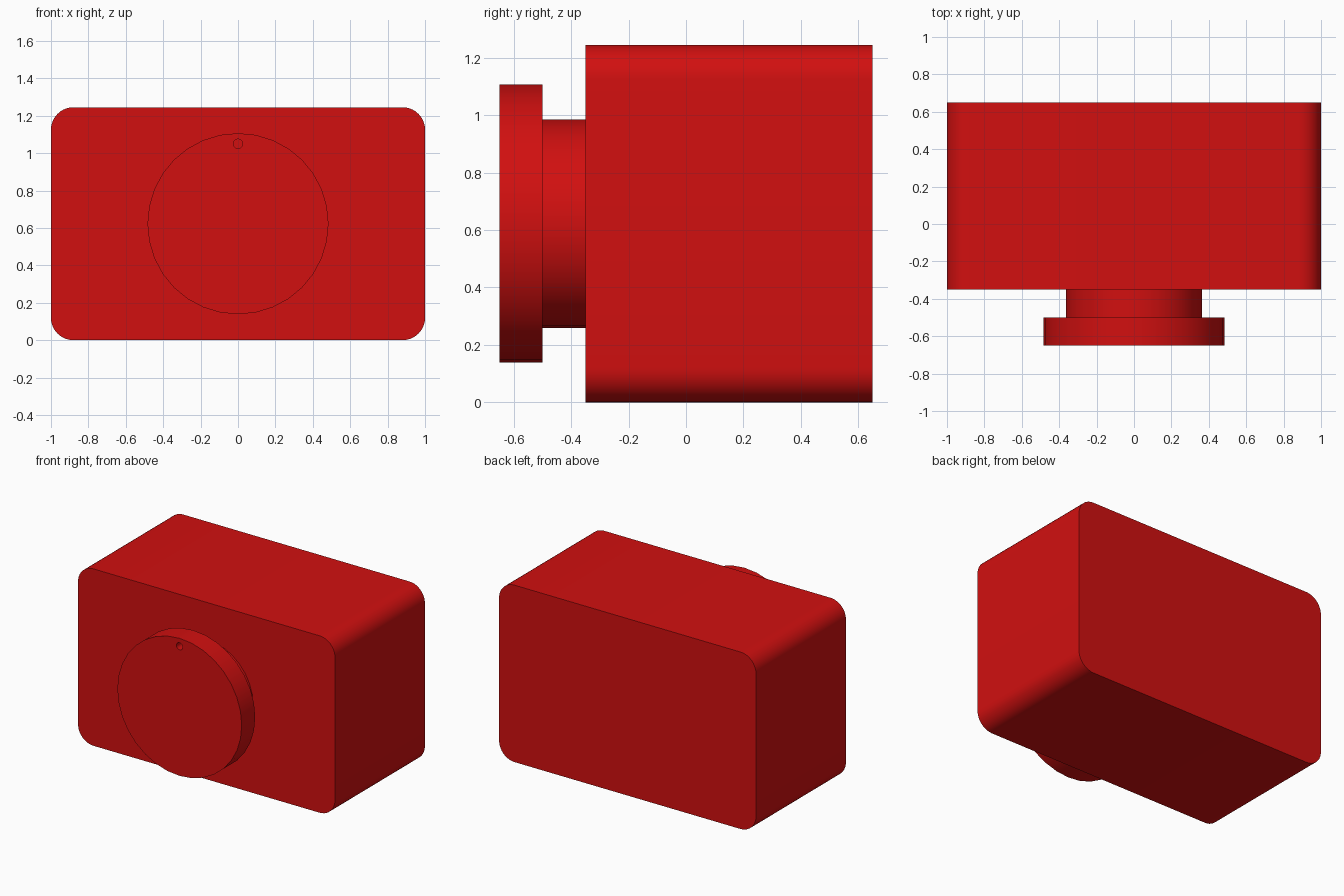
import bpy, bmesh
from math import radians

cube = bpy.data.objects.get("Cube")
if cube:
    bpy.data.objects.remove(cube, do_unlink=True)

RED = (0.64, 0.005, 0.005, 1)
red = bpy.data.materials.new("red")
red.use_nodes = True
red.diffuse_color = RED
red.node_tree.nodes["Principled BSDF"].inputs["Base Color"].default_value = RED

WIDTH, HEIGHT = 2.0, 1.245
FRONT, BACK = -0.35, 0.65
MID = HEIGHT / 2


def activate(obj):
    bpy.ops.object.select_all(action='DESELECT')
    obj.select_set(True)
    bpy.context.view_layer.objects.active = obj


def smooth(obj):
    activate(obj)
    bpy.ops.object.shade_smooth_by_angle(angle=radians(30))


def disc(name, radius, y0, y1, z, sides=32):
    """Cylinder lying along y, from y0 to y1."""
    bpy.ops.mesh.primitive_cylinder_add(
        vertices=sides, radius=radius, depth=y1 - y0,
        location=(0, (y0 + y1) / 2, z), rotation=(radians(90), 0, 0))
    obj = bpy.context.object
    obj.name = name
    obj.data.materials.append(red)
    return obj


# Body: block with its four front-to-back edges rounded
bpy.ops.mesh.primitive_cube_add(size=1, location=(0, (FRONT + BACK) / 2, MID))
body = bpy.context.object
body.name = "body"
body.scale = (WIDTH, BACK - FRONT, HEIGHT)
bpy.ops.object.transform_apply(location=False, rotation=False, scale=True)
bm = bmesh.new()
bm.from_mesh(body.data)
long_edges = [e for e in bm.edges
              if abs(e.verts[0].co.y - e.verts[1].co.y) > 0.5]
bmesh.ops.bevel(bm, geom=long_edges, offset=0.12, segments=10,
                profile=0.5, affect='EDGES')
bm.to_mesh(body.data)
bm.free()
body.data.materials.append(red)
smooth(body)

# Stem between the body and the dial
smooth(disc("stem", 0.363, -0.5, FRONT, MID))

# Dial with a small pointer hole near its top
dial = disc("dial", 0.484, -0.65, -0.5, MID)
cutter = disc("hole_cutter", 0.025, -0.70, -0.58, 1.05, 16)
cutter.hide_render = True
cut = dial.modifiers.new("hole", 'BOOLEAN')
cut.operation = 'DIFFERENCE'
cut.solver = 'EXACT'
cut.object = cutter
activate(dial)
bpy.ops.object.modifier_apply(modifier=cut.name)
bpy.data.objects.remove(cutter, do_unlink=True)
smooth(dial)
